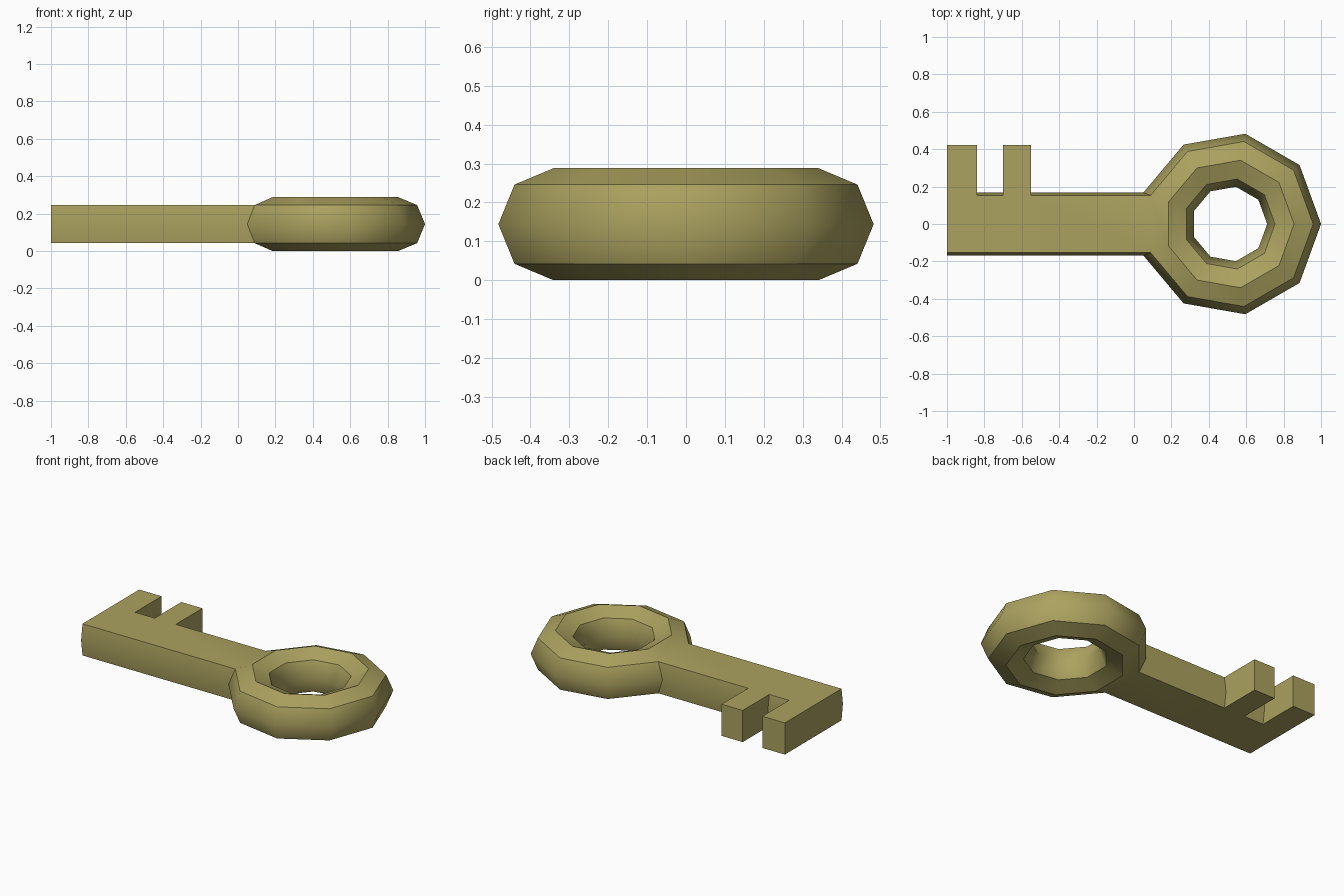
import bpy, bmesh, math

default = bpy.data.objects.get("Cube")
if default:
    bpy.data.objects.remove(default, do_unlink=True)

RING_X, MAJOR, MINOR = 0.51, 0.346, 0.144
TOOTH_Y = 0.423

brass = bpy.data.materials.new("dull_brass")
brass.use_nodes = True
colour = (0.41, 0.36, 0.115, 1)
brass.diffuse_color = colour
brass.node_tree.nodes["Principled BSDF"].inputs["Base Color"].default_value = colour

# Ring handle
bpy.ops.mesh.primitive_torus_add(major_segments=9, minor_segments=8,
                                 major_radius=MAJOR, minor_radius=MINOR,
                                 location=(0, 0, 0))
key = bpy.context.object
key.name = key.data.name = "key"
key.data.materials.append(brass)

bm = bmesh.new()
bm.from_mesh(key.data)
bmesh.ops.translate(bm, verts=bm.verts, vec=(RING_X, 0, MINOR))


def extrude_to(faces, axis, value):
    """Extrude faces and flatten the new cap onto a plane."""
    result = bmesh.ops.extrude_face_region(bm, geom=faces)["geom"]
    old = [f for f in faces if f.is_valid]
    if old:
        bmesh.ops.delete(bm, geom=old, context="FACES")
    for v in result:
        if isinstance(v, bmesh.types.BMVert):
            v.co[axis] = value
    bm.normal_update()
    return [f for f in result if isinstance(f, bmesh.types.BMFace)]


# Shaft grown out of the two outer ring faces on the -x side
bm.normal_update()
end = [f for f in bm.faces if f.normal.x < -0.85
       and f.calc_center_median().x < RING_X - MAJOR]
for stop in (-0.55, -0.70, -0.84, -1.0):
    end = extrude_to(end, 0, stop)

# Two teeth on the back of the shaft
for lo, hi in ((-0.70, -0.55), (-1.0, -0.84)):
    side = [f for f in bm.faces if f.normal.y > 0.9
            and lo < f.calc_center_median().x < hi]
    extrude_to(side, 1, TOOTH_Y)

bmesh.ops.recalc_face_normals(bm, faces=bm.faces)
bm.to_mesh(key.data)
bm.free()
bpy.ops.object.shade_smooth_by_angle(angle=math.radians(44))
